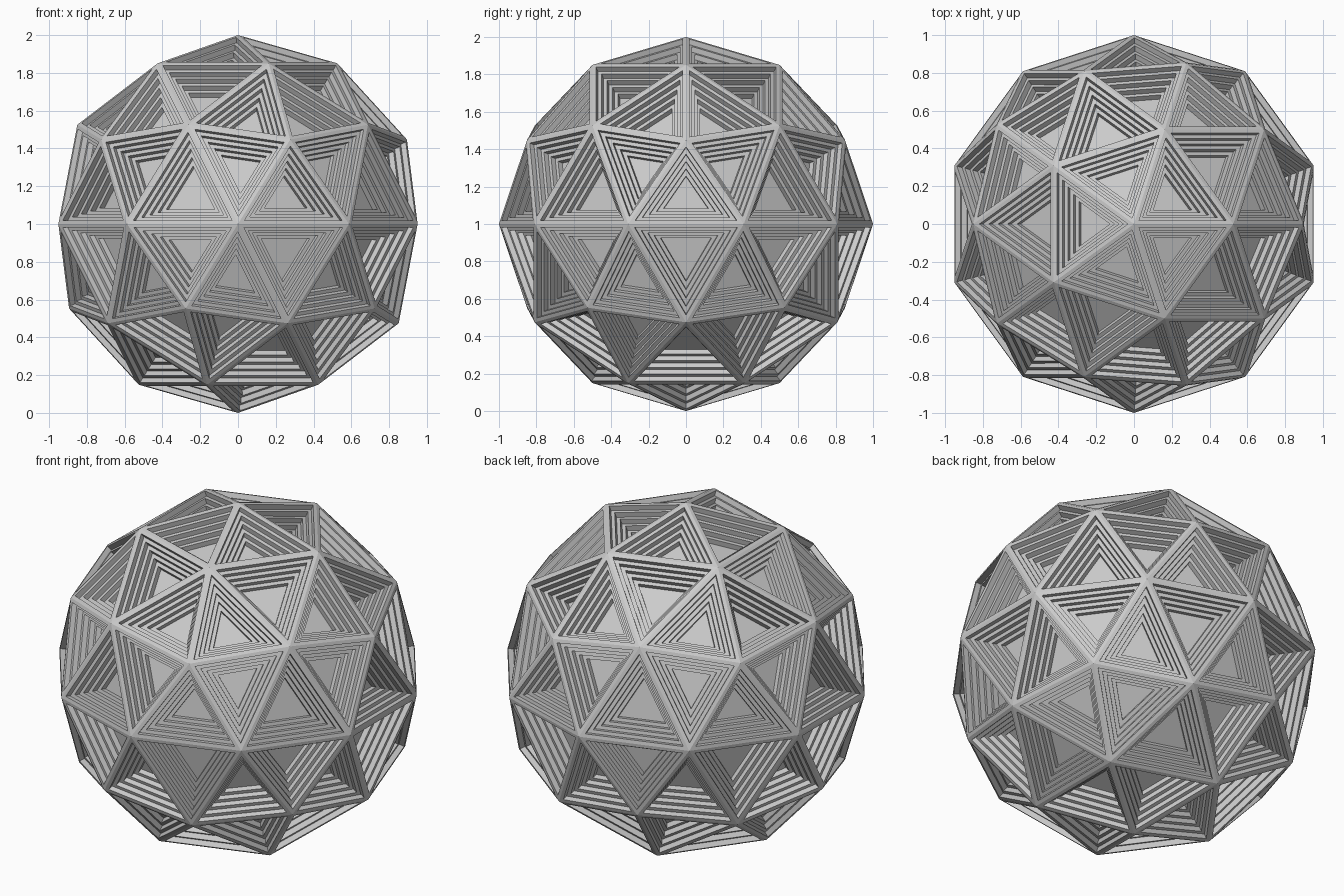
import bpy
import bmesh

if "Cube" in bpy.data.objects:
    bpy.data.objects.remove(bpy.data.objects["Cube"])

RIM, STEP, LEVELS = 0.02, 0.03, 5   # ledge width, drop height, number of terraces

bm = bmesh.new()
# faceted ball of 80 triangles
bmesh.ops.create_icosphere(bm, subdivisions=2, radius=1.0)
bmesh.ops.translate(bm, verts=bm.verts, vec=(0, 0, 1))
bm.normal_update()

# each triangle sinks inward as a terraced pit: ledge, then straight drop
faces = list(bm.faces)
for level in range(LEVELS):
    bmesh.ops.inset_individual(bm, faces=faces, thickness=RIM, depth=0.0,
                               use_even_offset=True)
    bm.normal_update()
    faces = bmesh.ops.extrude_discrete_faces(bm, faces=faces)["faces"]
    bm.normal_update()
    for f in faces:
        offset = f.normal * -STEP
        for v in f.verts:
            v.co += offset
    bm.normal_update()

mesh = bpy.data.meshes.new("terraced_ball")
bm.to_mesh(mesh)
bm.free()
ball = bpy.data.objects.new("terraced_ball", mesh)
bpy.context.collection.objects.link(ball)
